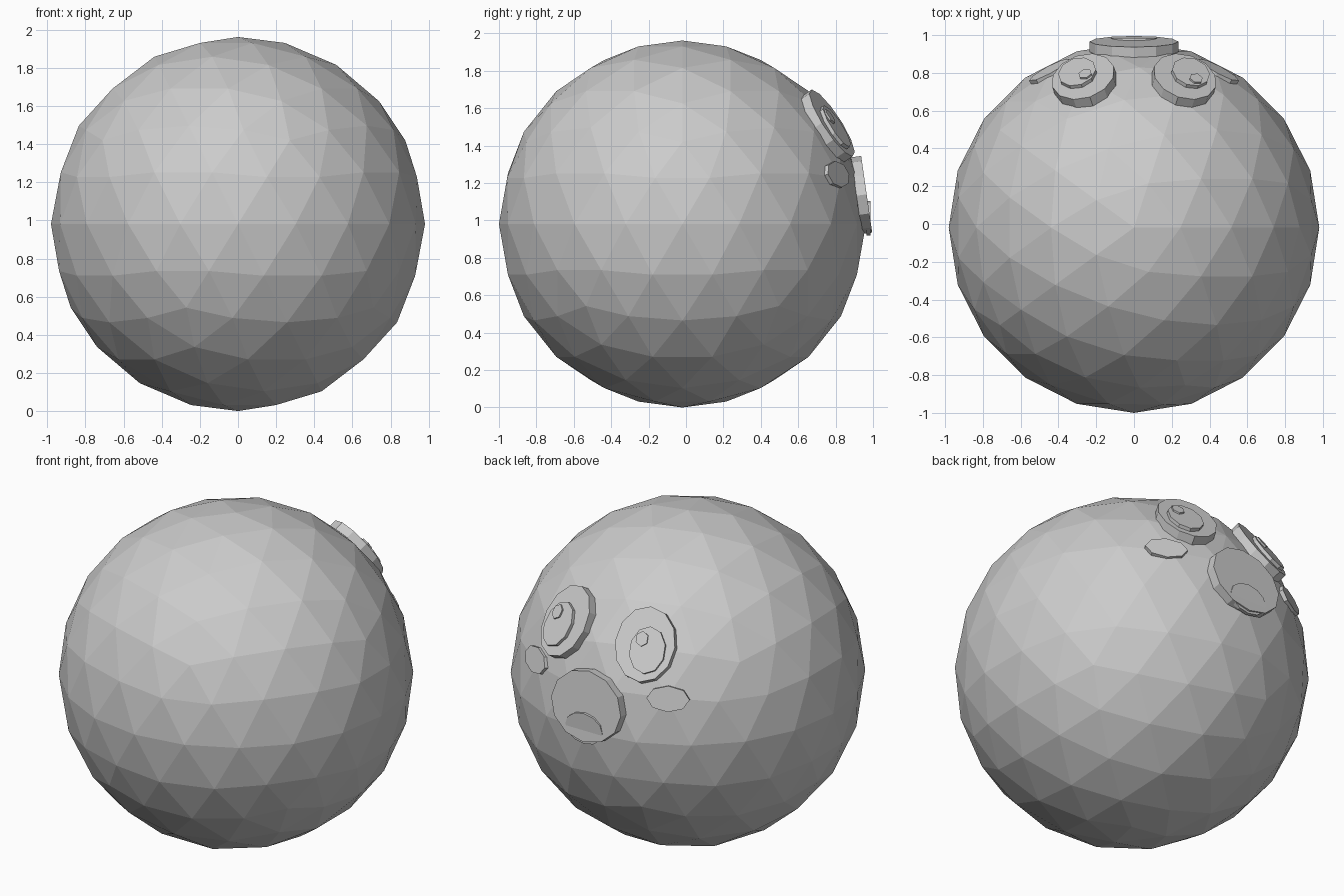
import bpy, bmesh, math
from mathutils import Vector, Matrix

if "Cube" in bpy.data.objects:
    bpy.data.objects.remove(bpy.data.objects["Cube"])

R = 0.981
C = Vector((0, -0.019, R))          # centre of the ball

grey = bpy.data.materials.new("plain grey")
grey.diffuse_color = (0.6, 0.6, 0.6, 1)
grey.use_nodes = True
grey.node_tree.nodes["Principled BSDF"].inputs["Base Color"].default_value = grey.diffuse_color


def add_object(name, bm):
    me = bpy.data.meshes.new(name)
    bm.to_mesh(me)
    bm.free()
    me.materials.append(grey)
    ob = bpy.data.objects.new(name, me)
    bpy.context.collection.objects.link(ob)
    return ob


def frame(centre, normal):
    """Matrix with local z along normal, local y pointing up, local x sideways."""
    n = Vector(normal).normalized()
    side = Vector((0, 0, 1)).cross(n).normalized()
    up = n.cross(side)
    m = Matrix((side, up, n)).transposed().to_4x4()
    m.translation = centre
    return m


def plate(name, m, rx, ry, top, thick, sides, off=(0, 0)):
    """Elliptical low-poly disc whose outer face lies at height top in frame m."""
    bm = bmesh.new()
    bmesh.ops.create_cone(bm, cap_ends=True, segments=sides,
                          radius1=1, radius2=1, depth=thick)
    local = Matrix.Translation((off[0], off[1], top - thick / 2)) @ Matrix.Diagonal((rx, ry, 1, 1))
    bm.transform(m @ local)
    return add_object(name, bm)


# Ball body
bm = bmesh.new()
bmesh.ops.create_icosphere(bm, subdivisions=3, radius=R)
bm.transform(Matrix.Translation(C))
add_object("body", bm)

# Eyes and cheeks on both sides of the back (+y) face
for s, label in ((-1, "left"), (1, "right")):
    d = Vector((s * 0.27, 0.80, 0.54))
    m = frame(C + d, d)
    out = -s * 0.022                # local x runs towards -x
    plate("eye_" + label, m, 0.172, 0.213, 0.0, 0.065, 12)
    plate("pupil_" + label, m, 0.103, 0.133, 0.02, 0.03, 10, (out, -0.033))
    plate("eye_highlight_" + label, m, 0.037, 0.044, 0.03, 0.02, 6, (out - 0.037, 0.025))

    d = Vector((s * 0.447, 0.83, 0.265))
    plate("cheek_" + label, frame(C + d, d), 0.12, 0.073, 0.006, 0.03, 8)

# Snout, tilted slightly upwards
plate("snout", frame((0, 0.966, 1.14), (0, 0.99, 0.142)), 0.235, 0.207, 0.0, 0.055, 12)

# Mouth, an upright disc whose upper half emerges from the snout
plate("mouth", frame((0, 0.986, 1.012), (0, 1, 0)), 0.125, 0.092, 0.0, 0.022, 12)
